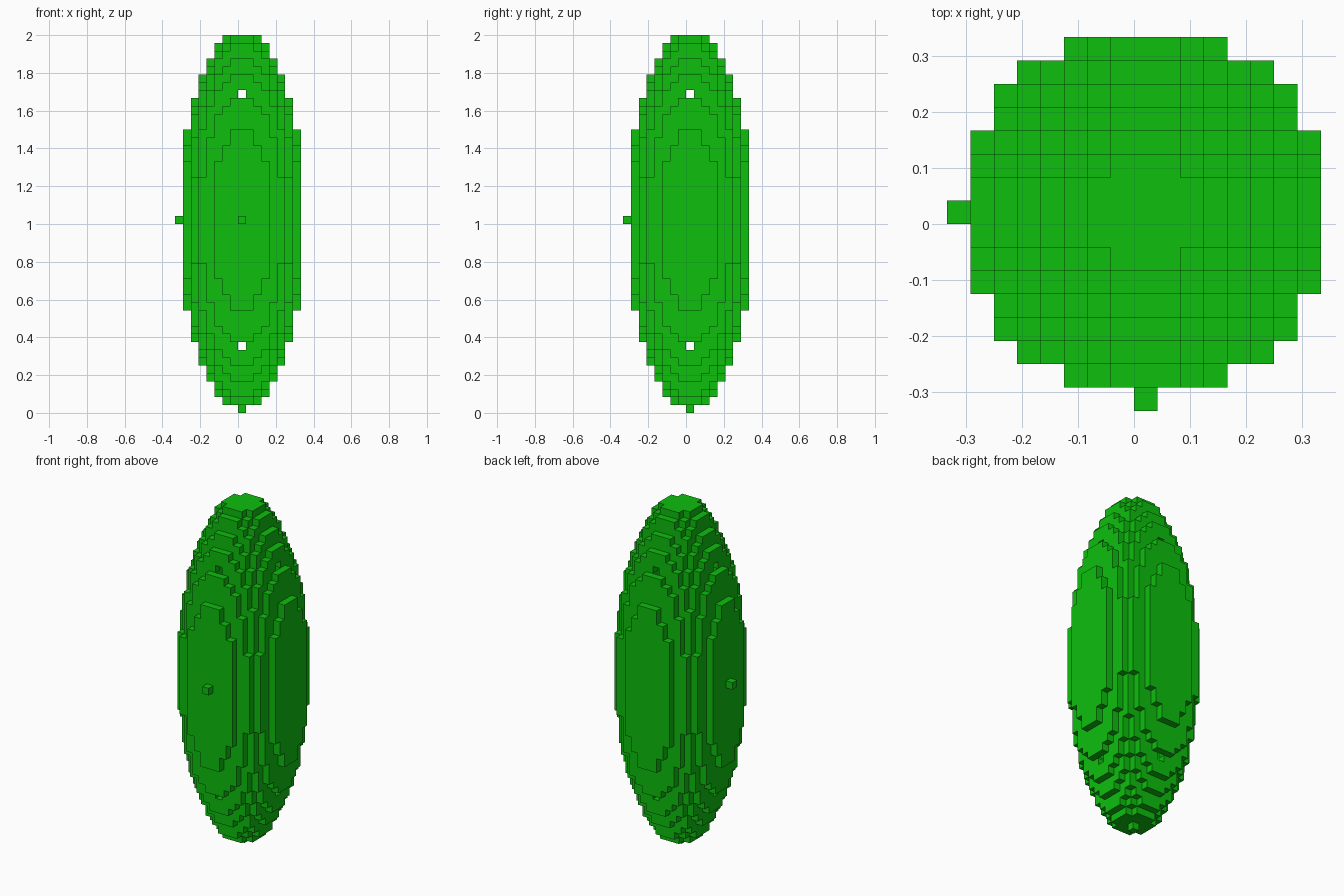
import bpy, bmesh
from mathutils import Vector

if "Cube" in bpy.data.objects:
    bpy.data.objects.remove(bpy.data.objects["Cube"])

U = 1 / 24                      # block size
R, H = 8, 24                    # outer radii in blocks (across, up)

green = bpy.data.materials.new("bright green")
green.diffuse_color = (0.004, 0.52, 0.004, 1)
green.use_nodes = True
green.node_tree.nodes["Principled BSDF"].inputs["Base Color"].default_value = green.diffuse_color


def inside(x, y, z, r, h):
    """Integer test, so blocks exactly on the inner ellipsoid count as shell."""
    return (x * x + y * y) * h * h + z * z * r * r - r * r * h * h


# Blocks between the outer ellipsoid and one that is a block smaller
blocks = {(x, y, z)
          for x in range(-R, R) for y in range(-R, R) for z in range(-H, H)
          if inside(x, y, z, R, H) <= 0 <= inside(x, y, z, R - 1, H - 1)}

# Hollow stepped shell: only the exposed block faces, outside and inside
bm = bmesh.new()
verts = {}


def corner(p):
    if p not in verts:
        verts[p] = bm.verts.new(Vector((p[0], p[1], p[2] + H)) * U)
    return verts[p]


for block in sorted(blocks):
    for axis in range(3):
        a, b = (axis + 1) % 3, (axis + 2) % 3
        for side in (0, 1):
            near = list(block)
            near[axis] += 2 * side - 1
            if tuple(near) in blocks:
                continue
            quad = []
            for da, db in ((0, 0), (1, 0), (1, 1), (0, 1)):
                p = list(block)
                p[axis] += side
                p[a] += da
                p[b] += db
                quad.append(corner(tuple(p)))
            bm.faces.new(quad if side else quad[::-1])

mesh = bpy.data.meshes.new("block_ellipsoid_shell")
bm.to_mesh(mesh)
bm.free()
mesh.materials.append(green)
shell = bpy.data.objects.new("block_ellipsoid_shell", mesh)
bpy.context.collection.objects.link(shell)
